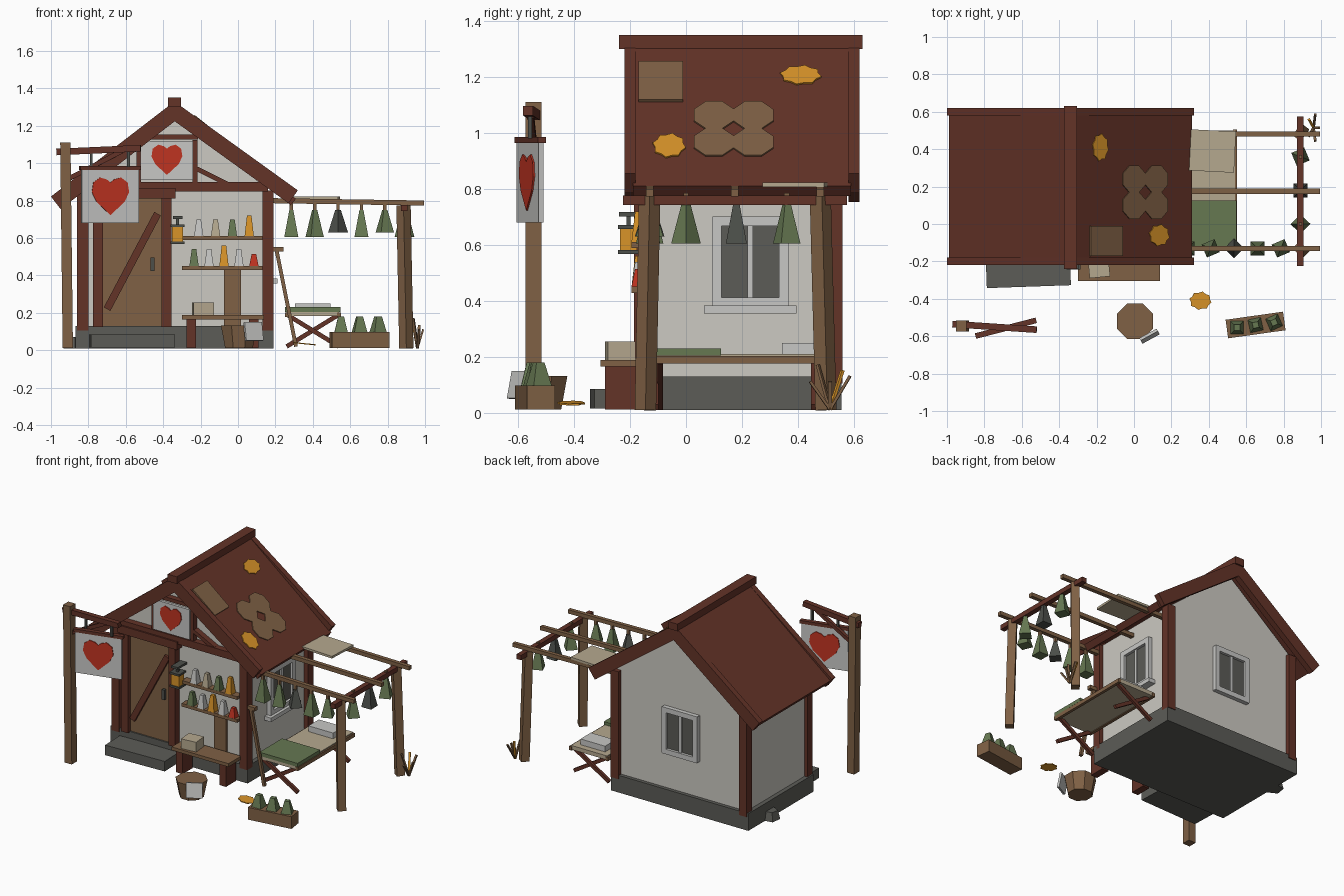
import bpy, bmesh, math
from math import radians, sin, cos, pi
from mathutils import Vector

if "Cube" in bpy.data.objects:
    bpy.data.objects.remove(bpy.data.objects["Cube"])


def material(name, *rgb):
    colour = [((c + .055) / 1.055) ** 2.4 for c in rgb] + [1]
    mat = bpy.data.materials.new(name)
    mat.use_nodes = True
    mat.diffuse_color = colour
    mat.node_tree.nodes["Principled BSDF"].inputs["Base Color"].default_value = colour
    return mat


TIMBER = material("dark red timber", .39, .2, .155)
WOOD = material("brown wood", .5, .38, .27)
PLASTER = material("plaster", .8, .79, .76)
PALE = material("pale grey", .78, .78, .77)
STONE = material("dark stone", .36, .36, .34)
METAL = material("dark metal", .3, .31, .29)
GREEN = material("herb green", .4, .47, .32)
CLOTH = material("beige cloth", .71, .66, .56)
ORANGE = material("orange", .85, .58, .16)
RED = material("heart red", .75, .2, .13)


def finish(name, mat, bm, loc, rot):
    bmesh.ops.recalc_face_normals(bm, faces=bm.faces)
    mesh = bpy.data.meshes.new(name)
    bm.to_mesh(mesh)
    bm.free()
    mesh.materials.append(mat)
    obj = bpy.data.objects.new(name, mesh)
    obj.location, obj.rotation_euler = loc, rot
    bpy.context.collection.objects.link(obj)


def block(name, mat, loc, size, rot=(0, 0, 0)):
    bm = bmesh.new()
    bmesh.ops.create_cube(bm, size=1)
    bmesh.ops.scale(bm, vec=size, verts=bm.verts)
    finish(name, mat, bm, loc, rot)


def beam(name, mat, start, end, width, height):
    start, end = Vector(start), Vector(end)
    along = end - start
    block(name, mat, (start + end) / 2, (along.length, width, height),
          along.to_track_quat('X', 'Z').to_euler())


def prism(name, mat, outline, depth, loc, rot=(0, 0, 0)):
    """Outline in x and z, given a depth centred along y."""
    bm = bmesh.new()
    face = bm.faces.new([bm.verts.new((x, -depth / 2, z)) for x, z in outline])
    made = bmesh.ops.extrude_face_region(bm, geom=[face])["geom"]
    moved = [item for item in made if isinstance(item, bmesh.types.BMVert)]
    bmesh.ops.translate(bm, vec=(0, depth, 0), verts=moved)
    finish(name, mat, bm, loc, rot)


def taper(name, mat, loc, bottom, top, height, sides=4, turn=pi / 4):
    bm = bmesh.new()
    bmesh.ops.create_cone(bm, cap_ends=True, segments=sides, radius1=bottom, radius2=top, depth=height)
    bmesh.ops.translate(bm, vec=(0, 0, height / 2), verts=bm.verts)
    finish(name, mat, bm, loc, (0, 0, turn))


def heart(name, width, loc, turn=0):
    half = [(.38, -.15), (.5, .1), (.46, .35), (.28, .48), (.1, .43)]
    outline = [(0, -.5)] + half + [(0, .35)] + [(-x, z) for x, z in reversed(half)]
    prism(name, RED, [(x * width, z * width) for x, z in outline], .008, loc, (0, 0, turn))


def ring(sides, a, b, notch=1):
    angles = [(i + .5) * 2 * pi / sides for i in range(sides)]
    reach = [notch if i % 2 else 1 for i in range(sides)]
    return [(a * r * cos(t), b * r * sin(t)) for t, r in zip(angles, reach)]


# House body
LEFT, RIGHT, FRONT, BACK = -.84, .16, -.14, .53
RIDGE, MID = -.34, .195
PEAK, SLOPE = 1.33, .8
TILT = math.atan(SLOPE)
FLOOR, EAVE = .13, .86
block("foundation", STONE, (RIDGE, MID, .07), (1.06, .72, .12))
prism("house_walls", PLASTER, [(LEFT, FLOOR), (RIGHT, FLOOR), (RIGHT, EAVE), (RIDGE, EAVE + SLOPE / 2),
      (LEFT, EAVE)], BACK - FRONT, (0, MID, 0))
block("door_step", STONE, (-.565, -.25, .05), (.45, .17, .07), (0, 0, radians(2)))
for x in (LEFT + .01, RIGHT):
    for y in (FRONT, BACK):
        block("corner_post", TIMBER, (x, y, .48), (.06, .06, .75))


# Roof slopes, barge boards and ridge
def roof_strip(name, side, slope, reach, thick, depth, y):
    tilt = math.atan(slope)
    eave = -slope * reach
    outline = [(0, 0), (reach, eave),
               (reach - thick * sin(tilt), eave - thick * cos(tilt)), (0, -thick / cos(tilt))]
    prism(name, TIMBER, [(side * x, z) for x, z in outline], depth, (RIDGE, y, PEAK))


for side, barge_slope in ((-1, .77), (1, .72)):
    roof_strip("roof_slope", side, SLOPE, .65, .045, .78, .2)
    for y in (-.2, .6):
        roof_strip("barge_board", side, barge_slope, .66, .085, .04, y)
block("ridge_beam", TIMBER, (RIDGE, .195, 1.325), (.07, .87, .05))


# Roof patches and fallen leaves
def roof_point(x, y):
    return x, y, PEAK - SLOPE * (x - RIDGE) + .005


def leaf(loc, length, width, tilt):
    prism("fallen_leaf", ORANGE, ring(16, length, width, .85), .006, loc, (pi / 2, tilt, 0))


block("small_roof_patch", WOOD, roof_point(-.15, -.09), (.22, .16, .015), (0, TILT, 0))
for x in (0, .12):
    for y in (.1, .24):
        prism("roof_patch_piece", WOOD, ring(8, .084, .078), .006, roof_point(x, y), (pi / 2, TILT, 0))
leaf(roof_point(-.18, .41), .055, .075, TILT)
leaf(roof_point(.135, -.06), .07, .06, TILT)
leaf((.355, -.41, .035), .06, .05, .1)

# Front timbers and gable sign
FACE = FRONT - .02
block("tie_beam", TIMBER, (RIDGE, FACE, .875), (1, .05, .05))
GABLE = -.38
for side in (-1, 1):
    block("gable_post", TIMBER, (GABLE + side * .15, FACE, 1), (.025, .04, .25))
block("gable_rail", TIMBER, (GABLE, FACE, 1.14), (.33, .04, .025))
beam("gable_brace", TIMBER, (-.22, FACE, .97), (-.06, FACE, .89), .04, .025)
block("gable_sign", PALE, (GABLE, FACE - .025, 1.015), (.28, .02, .21))
heart("gable_heart", .165, (GABLE, FACE - .038, 1.02))

# Door
DOOR = -.565
block("door", WOOD, (DOOR, FRONT, .48), (.33, .03, .7))
for side in (-1, 1):
    block("door_post", TIMBER, (DOOR + side * .183, FACE, .475), (.053, .05, .7))
block("door_lintel", TIMBER, (DOOR, FACE - .005, .84), (.46, .06, .055))
beam("door_brace", TIMBER, (-.7, FACE, .22), (-.43, FACE, .73), .025, .04)
block("door_handle", METAL, (-.457, FACE, .46), (.02, .03, .07))


# Windows on the right and back walls
def window(x, y, turn):
    def part(name, mat, out, along, z, *size):
        spot = Vector((x + out * cos(turn) - along * sin(turn), y + out * sin(turn) + along * cos(turn), z))
        block(name, mat, spot, size, (0, 0, turn))
    height = .54
    part("window_glass", STONE, .005, 0, height, .012, .22, .28)
    for side in (-1, 1):
        part("window_jamb", PALE, .012, side * .12, height, .035, .035, .32)
        part("window_rail", PALE, .012, 0, height + side * .145, .035, .27, .035)
    part("window_mullion", PALE, .01, 0, height, .024, .02, .27)


window(RIGHT, .23, 0)
window(RIDGE, BACK, pi / 2)
block("window_sill", PALE, (RIGHT + .02, .23, .37), (.06, .33, .028))

# Shelves with bottles
block("wall_plank", WOOD, (-.03, FRONT, .28), (.09, .03, .3))
rows = ((.6, -.21, .09, (PALE, CLOTH, GREEN, ORANGE)),
        (.44, -.235, .08, (GREEN, PALE, ORANGE, PALE, RED)))
for z, first, step, colours in rows:
    block("shelf", WOOD, (-.085, FACE, z), (.43, .07, .022))
    for i, mat in enumerate(colours):
        height = .11 if mat == ORANGE else .065 if mat == RED else .09
        taper("bottle", mat, (first + step * i, FRONT - .03, z + .01), .035, .017, height)

# Lantern
LAMP = Vector((-.323, FRONT - .065, .62))
block("lantern_arm", METAL, LAMP + Vector((0, .02, .09)), (.05, .11, .015))
block("lantern_hanger", METAL, LAMP + Vector((0, 0, .06)), (.015, .015, .06))
block("lantern_body", ORANGE, LAMP, (.06, .06, .08))
for side in (-1, 1):
    block("lantern_cap", METAL, LAMP + Vector((0, 0, side * .045)), (.075, .075, .014))

# Bench with box
BENCH = -.235
block("bench_top", WOOD, (-.08, BENCH, .177), (.44, .14, .023))
for x in (-.25, .085):
    block("bench_leg", TIMBER, (x, BENCH, .09), (.05, .11, .155))
block("bench_box", CLOTH, (-.187, BENCH, .222), (.11, .1, .068), (0, 0, .1))

# Bucket with board, rock by the wall
taper("bucket", WOOD, (.005, -.52, .012), .08, .104, .12, 8, pi / 8)
block("bucket_board", PALE, (.083, -.6, .1), (.105, .015, .1), (-.2, 0, .5))
taper("rock", STONE, (LEFT - .04, .32, .01), .06, .045, .06, 5)

# Planter
PLANTER, TURN = Vector((.65, -.54, .055)), radians(8)
block("planter", WOOD, PLANTER, (.31, .1, .085), (0, 0, TURN))
for i in (-1, 0, 1):
    spot = PLANTER + Vector((cos(TURN), sin(TURN), 0)) * i * .1
    taper("planter_herb", GREEN, spot + Vector((0, 0, .035)), .052, .022, .09, 4, 1 + i / 5)

# Pergola
OUTER, NEAR, FAR = .89, -.13, .48
for y, lean in ((NEAR, -.015), (FAR, .02)):
    beam("pergola_post", WOOD, (.9, y + lean, .01), (.885, y, .775), .054, .054)
for y in (NEAR, (NEAR + FAR) / 2, FAR):
    beam("pergola_rafter", WOOD, (RIGHT, y, .8), (.995, y, .787), .027, .027)
block("pergola_cross_beam", TIMBER, (OUTER, .175, .76), (.035, .8, .033))
block("pergola_board", CLOTH, (.42, .39, .815), (.24, .22, .015), (0, 0, -.05))

# Hanging herb bundles
bundles = [(.285 + .125 * i, NEAR) for i in range(5)] + [(OUTER, .18 * i) for i in range(3)]
for i, (x, y) in enumerate(bundles):
    height = .12 if i in (2, 4) else .145
    taper("herb_bundle", METAL if i in (2, 6) else GREEN, (x, y, .75 - height),
          .053, .015, height, 4, pi / 4 + i % 3 * .4)
    block("herb_string", WOOD, (x, y, .76), (.018, .018, .05))

# Camp bed
BED = .4
block("bed_sheet", CLOTH, (BED, .19, .196), (.28, .62, .028))
for side in (-1, 1):
    block("bed_rail", WOOD, (BED + side * .14, .19, .19), (.02, .63, .026))
block("bed_blanket", GREEN, (BED, 0, .218), (.295, .25, .025))
block("bed_pillow", PALE, (BED, .4, .23), (.19, .115, .04))
for end in (-.1, .465):
    for side in (-1, 1):
        y = end + side * .008
        beam("bed_leg", TIMBER, (BED - side * .14, y, .02), (BED + side * .13, y, .185), .02, .024)

# Leaning stick
STICK = -.15
beam("leaning_stick", WOOD, (.31, STICK, .02), (.205, STICK, .54), .02, .02)
block("stick_grip", WOOD, (.217, STICK, .54), (.055, .03, .025))

# Dry grass by the back post
for i in range(5):
    angle = i * pi * .4
    root = Vector((.96, .515, .012))
    tip = root + Vector((.03 * cos(angle), .075 * sin(angle), .1 + .02 * (i % 4)))
    beam("dry_grass", ORANGE if i == 2 else WOOD, root, tip, .014, .01)

# Hanging sign on its post
SIGN, SWING = Vector((-.685, -.557, .825)), radians(14.5)
beam("sign_post", WOOD, (-.91, -.545, .012), (-.923, -.545, 1.11), .058, .055)
beam("sign_arm", TIMBER, (-.97, -.535, 1.06), (-.52, -.565, 1.08), .035, .035)
beam("sign_brace", TIMBER, (-.9, -.54, .92), (-.62, -.555, 1.065), .022, .025)
block("sign_board", PALE, SIGN, (.315, .018, .29), (0, 0, SWING))
block("sign_rail", TIMBER, SIGN + Vector((0, 0, .15)), (.335, .03, .022), (0, 0, SWING))
for side in (-1, 1):
    heart("sign_heart", .205, SIGN + Vector((sin(SWING), -cos(SWING), 0)) * side * .011, SWING)
    block("sign_hook", METAL, SIGN + Vector((side * .1, 0, .195)), (.015, .015, .08))
